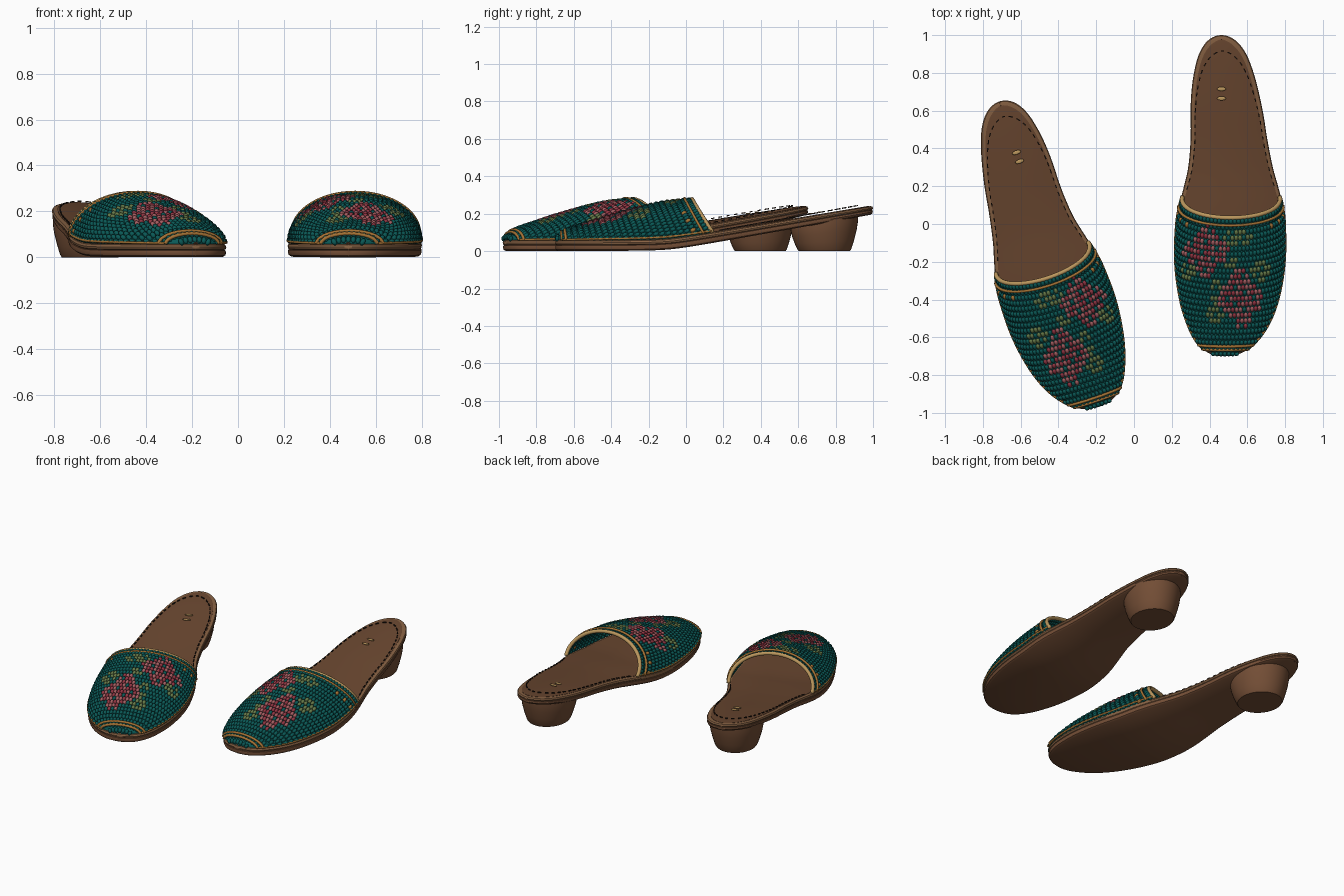
import bpy, bmesh
from math import sin, cos, pi, acos, sqrt, atan2, radians
from mathutils import Matrix, Vector

cube = bpy.data.objects.get("Cube")
if cube:
    bpy.data.objects.remove(cube)


def material(name, rgb):
    m = bpy.data.materials.new(name)
    m.use_nodes = True
    m.diffuse_color = (*rgb, 1)
    m.node_tree.nodes["Principled BSDF"].inputs["Base Color"].default_value = (*rgb, 1)
    return m


TEAL = material("teal yarn", (0.003, 0.1, 0.094))
RED = material("rose red", (0.28, 0.035, 0.055))
PINK = material("rose pink", (0.37, 0.11, 0.12))
OLIVE = material("leaf olive", (0.13, 0.19, 0.065))
GOLD = material("gold yarn", (0.38, 0.17, 0.035))
TAN = material("tan trim", (0.5, 0.31, 0.11))
BROWN = material("sole leather", (0.17, 0.075, 0.036))
WELT = material("welt leather", (0.24, 0.12, 0.056))
INSOLE = material("insole leather", (0.145, 0.064, 0.03))
DARK = material("dark thread", (0.02, 0.012, 0.008))

# The left shoe is the pattern; the right one is its mirror, turned outward
SIDES = {
    "left": Matrix.Identity(4),
    "right": Matrix.Translation((0.046, -0.15, 0)) @ Matrix.Rotation(radians(18.7), 4, "Z")
    @ Matrix.Diagonal((-1, 1, 1, 1)),
}


def build(name, verts, faces, mats, slots=None, smooth=True, angle=None):
    """Make one part for both shoes."""
    for side, mat in SIDES.items():
        flip = mat.determinant() < 0
        me = bpy.data.meshes.new(f"{side}_{name}")
        me.from_pydata([mat @ Vector(v) for v in verts], [],
                       [f[::-1] if flip else f for f in faces])
        for m in mats:
            me.materials.append(m)
        if slots:
            me.polygons.foreach_set("material_index", slots)
        if smooth:
            me.shade_smooth()
        ob = bpy.data.objects.new(f"{side}_{name}", me)
        bpy.context.collection.objects.link(ob)
        if angle:
            bpy.ops.object.select_all(action="DESELECT")
            ob.select_set(True)
            bpy.context.view_layer.objects.active = ob
            bpy.ops.object.shade_smooth_by_angle(angle=radians(angle))


def spline(knots, x):
    """Smooth curve through (x, value) knots."""
    n = len(knots)
    x = min(max(x, knots[0][0]), knots[-1][0])
    i = next(k for k in range(n - 1) if x <= knots[k + 1][0])

    def slope(k):
        a, b = knots[max(k - 1, 0)], knots[min(k + 1, n - 1)]
        return (b[1] - a[1]) / (b[0] - a[0])
    (x0, p), (x1, q) = knots[i], knots[i + 1]
    h, t = x1 - x0, (x - x0) / (x1 - x0)
    return (p * (1 + 2 * t) * (1 - t) ** 2 + q * t * t * (3 - 2 * t)
            + h * slope(i) * t * (1 - t) ** 2 - h * slope(i + 1) * t * t * (1 - t))


# Footprint: half width and centre line along the length
def along(y):
    return acos(min(1, max(-1, (0.15 - y) / 0.85)))


HALF = [(along(y), w) for y, w in (
    (-0.7, 0), (-0.69, 0.07), (-0.65, 0.134), (-0.55, 0.206), (-0.4, 0.26), (-0.2, 0.29),
    (0, 0.288), (0.1, 0.274), (0.2, 0.249), (0.3, 0.224), (0.45, 0.203), (0.6, 0.191),
    (0.7, 0.178), (0.8, 0.158), (0.9, 0.125), (0.97, 0.075), (1, 0))]
MIDDLE = [(-0.7, 0.48), (-0.5, 0.5), (0, 0.511), (0.15, 0.514), (0.3, 0.511),
          (0.5, 0.499), (0.7, 0.482), (1, 0.463)]
RISE = [(-0.7, 0.07), (-0.66, 0.1), (-0.62, 0.122), (-0.5, 0.16), (-0.37, 0.2),
        (-0.14, 0.258), (0.04, 0.278), (0.2, 0.282)]


def half(y):
    return spline(HALF, along(y))


def mid(y):
    return spline(MIDDLE, y)


def bottom(y):
    d = y + 0.09
    return 0.09 * (d + sqrt(d * d + 0.01))


def thick(y):
    return 0.058 - 0.012 * min(1, max(0, y))


def top(y):
    return bottom(y) + thick(y)


def loft(rings):
    """Skin a list of equal closed rings and cap the ends."""
    k = len(rings[0])
    faces = [(a * k + j, a * k + (j + 1) % k, (a + 1) * k + (j + 1) % k, (a + 1) * k + j)
             for a in range(len(rings) - 1) for j in range(k)]
    last = (len(rings) - 1) * k
    faces += [tuple(range(k))[::-1], tuple(range(last, last + k))]
    return [v for r in rings for v in r], faces


def slab(name, profile, mat):
    """Layer of the sole; profile holds (edge inset, height fraction), bottom up."""
    rings = []
    for i in range(81):
        y = 0.15 - 0.85 * cos(pi * i / 80)
        right, left = [], []
        for inset, h in profile:
            yy = 0.15 + (y - 0.15) * (1 - inset / 0.85)
            w = max(half(y) - inset, 0.001)
            z = bottom(yy) + h * thick(yy)
            right.append((mid(y) + w, yy, z))
            left.append((mid(y) - w, yy, z))
        rings.append(left + right[::-1])
    build(name, *loft(rings), [mat], angle=35)


slab("outsole", [(0.014, 0), (0.004, 0.12), (0.001, 0.3), (0.003, 0.5), (0.008, 0.54)], BROWN)
slab("welt", [(0.008, 0.52), (0.002, 0.6), (0, 0.75), (0.004, 0.92), (0.012, 1)], WELT)
slab("insole", [(0.02, 0.9), (0.02, 1.03), (0.026, 1.07)], INSOLE)

# Rounded heel block, its top following the slope of the sole
rings = []
for f, s in ((0, 0.76), (0.06, 0.8), (0.3, 0.88), (0.6, 0.96), (0.85, 1), (1, 1)):
    ring = []
    for j in range(40):
        a = 2 * pi * j / 40
        x, y = 0.479 + 0.16 * s * cos(a), 0.74 + 0.18 * s * sin(a)
        ring.append((x, y, f * (bottom(y) + 0.01)))
    rings.append(ring)
build("heel", *loft(rings), [BROWN], angle=35)


# Upper: point on the dome, t across (0 to pi), v from toe to opening
def dome(t, v, inset=0.0):
    y = -0.7 + v * (0.732 + 0.11 * (1 - sin(t)))
    base = top(y)
    w = max(half(y) - 0.006 - inset, 0.01)
    return Vector((mid(y) + w * cos(t), y,
                   base + max(spline(RISE, y) - base - inset, 0.004) * sin(t)))


# Thin fabric behind the stitches
N, M = 32, 28
verts = [dome(pi * j / N, i / M, 0.004) for i in range(M + 1) for j in range(N + 1)]
faces = [(a + 1, a + N + 2, a + N + 1, a)
         for a in (i * (N + 1) + j for i in range(M) for j in range(N))]
build("upper_backing", verts, faces, [TEAL])

# Knitted stitches, coloured as two roses with leaves and a dotted edge
ROSES = ((0.385, -0.145, 0.9), (0.565, -0.395, 0.74))
LEAVES = ((0.55, -0.07, 0.08, 0.045), (0.51, -0.2, 0.04, 0.04), (0.285, -0.25, 0.04, 0.05),
          (0.43, -0.46, 0.045, 0.08), (0.67, -0.25, 0.055, 0.055), (0.44, -0.33, 0.04, 0.03))
STITCH_MATS = [TEAL, RED, PINK, OLIVE, GOLD]
ROWS = 25


def stitch_colour(p, i, j, t):
    if i == ROWS - 3 and j % 3 == 1 and sin(t) < 0.7:
        return 4
    for cx, cy, stretch in ROSES:
        dx, dy = p.x - cx, (p.y - cy) * stretch
        r, a = sqrt(dx * dx + dy * dy), atan2(dy, dx)
        if r < 0.108 + 0.018 * cos(4 * a):
            if (i + 2 * j) % 7 == 0:
                return 0
            return 2 if int(r / 0.028 + 0.6 * cos(5 * a)) % 2 else 1
    for cx, cy, rx, ry in LEAVES:
        if ((p.x - cx) / rx) ** 2 + ((p.y - cy) / ry) ** 2 < 1 and (i + j) % 4:
            return 3
    return 0


bm = bmesh.new()
bmesh.ops.create_uvsphere(bm, u_segments=8, v_segments=5, radius=1)
bead_verts = [v.co.copy() for v in bm.verts]
bead_faces = [tuple(v.index for v in f.verts) for f in bm.faces]
bm.free()

verts, faces, slots = [], [], []
for i in range(ROWS):
    v = (i + 0.35) / ROWS
    arc = [dome(pi * k / 60, v) for k in range(61)]
    dist = [0]
    for a, b in zip(arc, arc[1:]):
        dist.append(dist[-1] + (b - a).length)
    count = max(6, round(dist[-1] / 0.0205))
    for j in range(count):
        goal = dist[-1] * (j + 0.5) / count
        k = next(k for k in range(60) if dist[k + 1] >= goal)
        t = pi * (k + (goal - dist[k]) / (dist[k + 1] - dist[k])) / 60
        p = dome(t, v)
        across = (dome(t + 0.02, v) - dome(t - 0.02, v)).normalized()
        ahead = (dome(t, v + 0.015) - dome(t, v - 0.015)).normalized()
        normal = ahead.cross(across).normalized()
        if normal.z < 0:
            normal.negate()
        ahead = across.cross(normal)
        start = len(verts)
        verts += [p + across * (c.x * 0.0115) + ahead * (c.y * 0.0165)
                  + normal * (c.z * 0.011 + c.y * 0.003) for c in bead_verts]
        faces += [tuple(n + start for n in f) for f in bead_faces]
        slots += [stitch_colour(p, i, j, t)] * len(bead_faces)
build("upper_stitches", verts, faces, STITCH_MATS, slots)


def cord(name, path, radius, mat):
    """Round cord along a path, squared to the upper's dome."""
    rings = []
    for k, p in enumerate(path):
        run = (path[min(k + 1, len(path) - 1)] - path[max(k - 1, 0)]).normalized()
        out = Vector((p.x - mid(p.y), 0, p.z - top(p.y))).normalized()
        side = run.cross(out).normalized()
        out = side.cross(run)
        rings.append([p + radius * (cos(a) * out + sin(a) * side)
                      for a in (2 * pi * n / 8 for n in range(8))])
    build(name, *loft(rings), [mat])


def across_path(v, lift):
    return [dome(pi * k / 48, v, -lift) for k in range(49)]


# Corded trim around the opening, gold cords beside it, at the toe and along the base
cord("opening_trim", across_path(1.0, 0.0), 0.012, TAN)
cord("opening_gold_cord", across_path(0.945, 0.008), 0.0075, GOLD)
cord("toe_gold_cord", across_path(0.045, 0.008), 0.008, GOLD)
cord("toe_gold_cord_back", across_path(0.07, 0.008), 0.008, GOLD)
for name, t in (("outer", 0.05), ("inner", pi - 0.05)):
    cord(f"{name}_base_cord", [dome(t, 0.05 + 0.95 * k / 40, -0.006) for k in range(41)],
         0.006, GOLD)


# Dashed seam around the heel end of the insole
def seam(s):
    y = 0.55 - 0.37 * cos(pi * min(s, 2 - s))
    yy = y + 0.08 * (y - 0.18) / 0.74
    w = max(half(yy) - 0.02, 0) * (-1 if s <= 1 else 1)
    return Vector((mid(y) + w, y, top(y) + 0.006 + 0.012 * max(0, y - 0.18)))


verts, faces = [], []
path = [seam(2 * k / 400) for k in range(401)]
travel, dash = 0, []
for a, b in zip(path, path[1:]):
    travel += (b - a).length
    if travel % 0.042 < 0.026:
        dash.append(b)
    elif len(dash) > 1:
        d = (dash[-1] - dash[0]).normalized()
        n = Vector((-d.y, d.x, 0)).normalized() * 0.003
        up = Vector((0, 0, 0.003))
        box, box_faces = loft([[e + n + up, e - n + up, e - n - up, e + n - up]
                               for e in (dash[0], dash[-1])])
        faces += [tuple(q + len(verts) for q in f) for f in box_faces]
        verts += box
        dash = []
build("insole_seam", verts, faces, [DARK], smooth=False)

# Two small metal studs on the heel seat
for name, y in (("front_stud", 0.665), ("back_stud", 0.715)):
    build(name, [(0.463 + c.x * 0.026, y + c.y * 0.012, top(y) + 0.014 + c.z * 0.004)
                 for c in bead_verts], bead_faces, [TAN])
